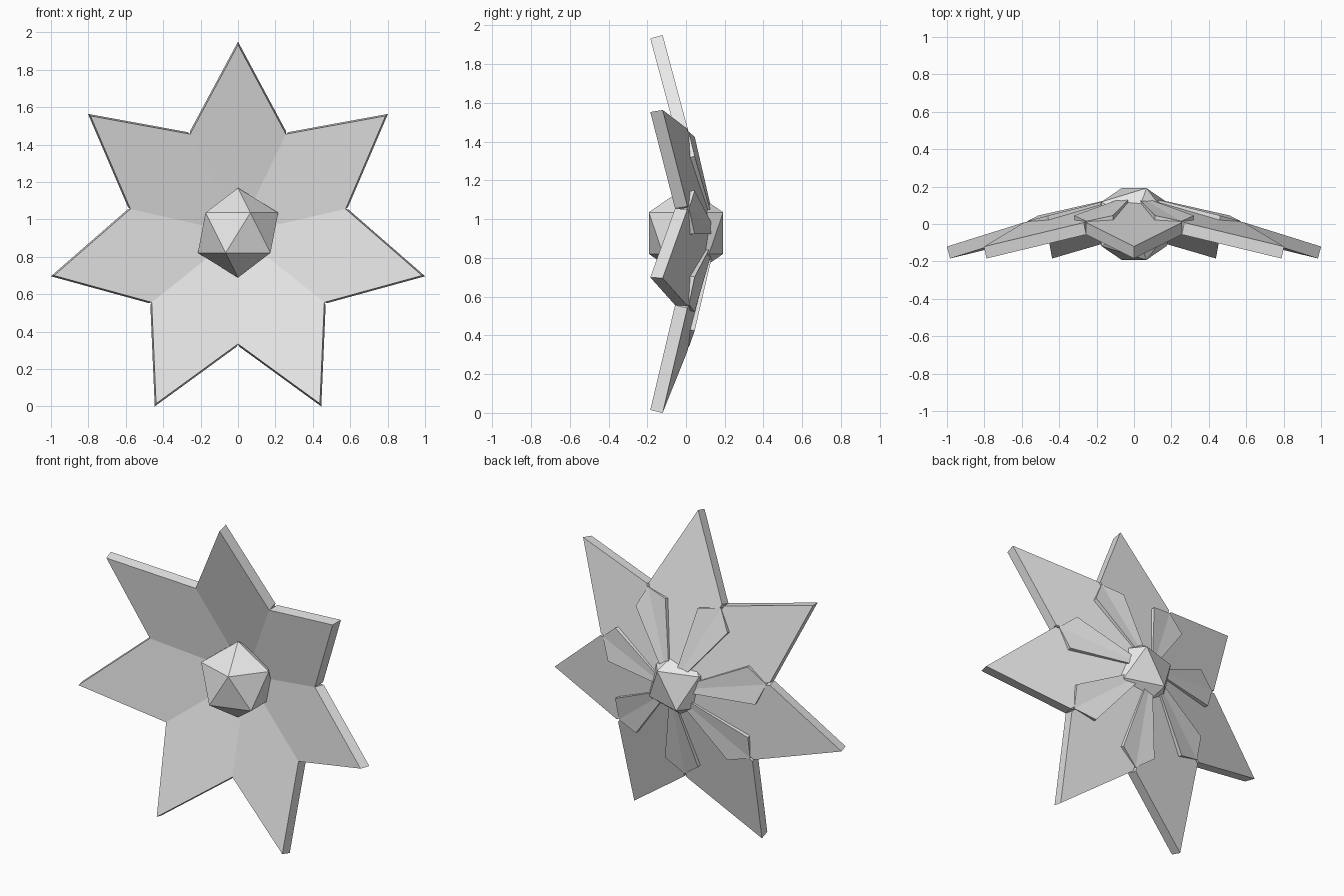
import bpy, bmesh
from math import radians, sin, cos, pi
from mathutils import Matrix, Vector

cube = bpy.data.objects.get("Cube")
if cube:
    bpy.data.objects.remove(cube)

COUNT = 7
CENTRE = Vector((0, 0, 0.924))
TILT = radians(15)

grey = bpy.data.materials.new("plain_grey")
grey.use_nodes = True
grey.diffuse_color = (0.8, 0.8, 0.8, 1)
grey.node_tree.nodes["Principled BSDF"].inputs["Base Color"].default_value = (0.8, 0.8, 0.8, 1)


def add_object(name, bm):
    """Turn a bmesh into a flat shaded grey object."""
    bmesh.ops.recalc_face_normals(bm, faces=bm.faces)
    mesh = bpy.data.meshes.new(name)
    bm.to_mesh(mesh)
    bm.free()
    mesh.materials.append(grey)
    obj = bpy.data.objects.new(name, mesh)
    bpy.context.collection.objects.link(obj)
    return obj


def add_plate(name, points, faces, offset, angle):
    """Thick plate growing up from the flower centre, turned about the y axis."""
    bm = bmesh.new()
    verts = [bm.verts.new(p) for p in points]
    for f in faces:
        bm.faces.new([verts[i] for i in f])
    result = bmesh.ops.extrude_face_region(bm, geom=bm.faces[:], use_keep_orig=True)
    moved = [g for g in result["geom"] if isinstance(g, bmesh.types.BMVert)]
    bmesh.ops.translate(bm, verts=moved, vec=offset)
    bm.transform(Matrix.Translation(CENTRE) @ Matrix.Rotation(angle, 4, "Y"))
    return add_object(name, bm)


# Large petals: kites leaning forward, thickened along their own normal
def lean(width, reach):
    return (width, 0.086 - reach * sin(TILT) / cos(TILT), reach)


half = pi / COUNT
reach = 0.59 * cos(half)
width = 0.59 * sin(half)
petal = [lean(0, 0), lean(width, reach), lean(0, 1.009), lean(-width, reach)]
thickness = Vector((0, cos(TILT), sin(TILT))) * 0.066

# Small back leaves: slightly folded kites lying over the seams
leaf = [(0, 0.161, 0), (0.115, 0.045, 0.5), (0, 0.015, 0.585), (-0.115, 0.045, 0.5)]

for i in range(COUNT):
    turn = 2 * pi * i / COUNT
    add_plate(f"petal_{i + 1}", petal, [(0, 1, 2, 3)], thickness, turn)
    add_plate(f"back_leaf_{i + 1}", leaf, [(0, 1, 2), (0, 2, 3)],
              Vector((0, -0.027, -0.006)), turn + half)

# Faceted hub in the middle
bm = bmesh.new()
bmesh.ops.create_icosphere(bm, subdivisions=1, radius=0.24)
bm.transform(Matrix.Translation(CENTRE + Vector((0, 0, 0.004))) @ Matrix.Diagonal((1, 0.94, 1, 1)))
add_object("hub", bm)
